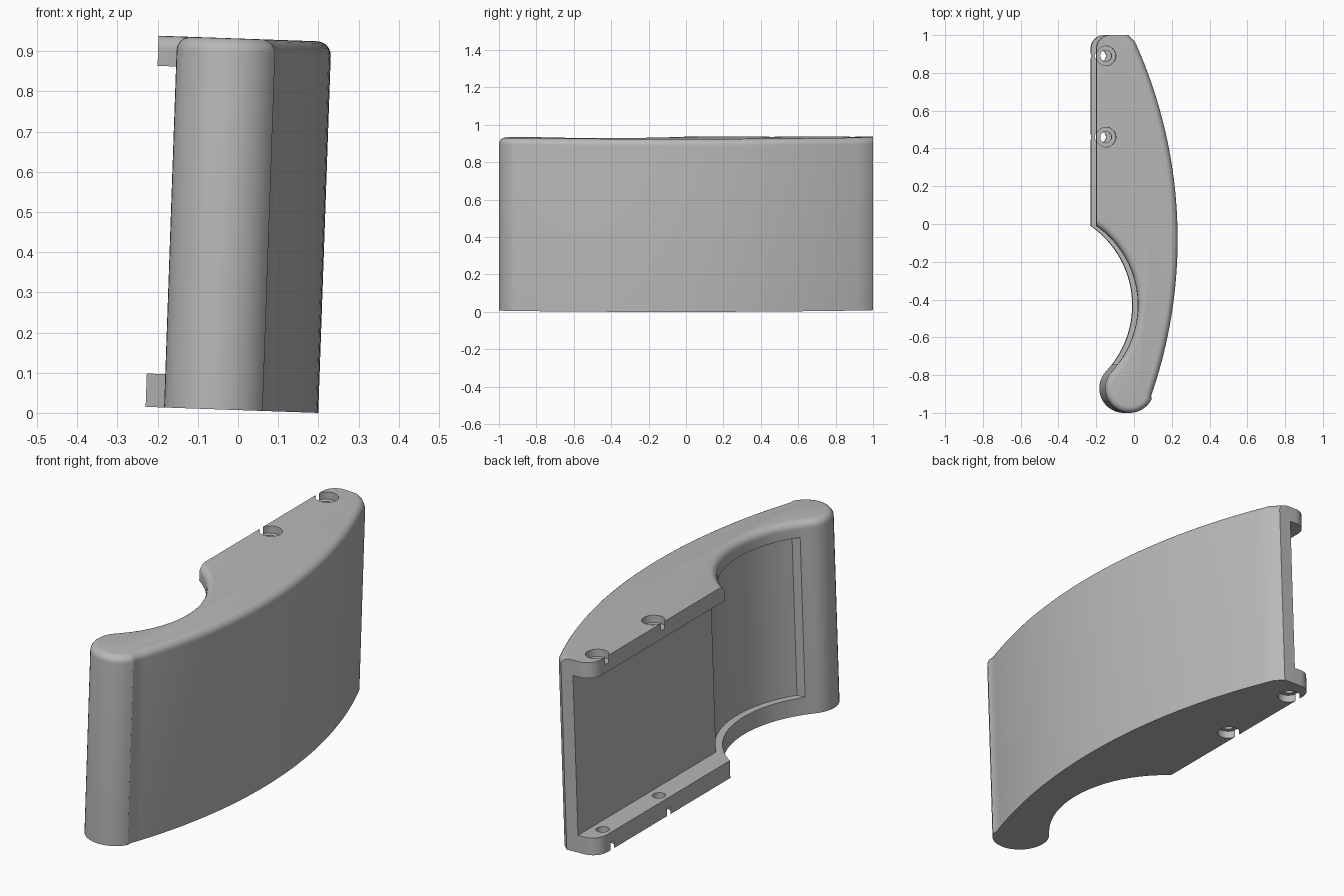
import bpy
import bmesh
from math import radians, degrees, atan2, cos, sin, sqrt, pi

if "Cube" in bpy.data.objects:
    bpy.data.objects.remove(bpy.data.objects["Cube"], do_unlink=True)

HEIGHT = 0.924
FLANGE_X = -0.23                  # straight mounting edge
FLOOR_X = -0.125                  # floor of the recess between the flanges
RECESS_END = -0.745
OUTER = (-2.33, -0.08, 2.53)      # circles as centre x, centre y, radius
TIP = (-0.054, -0.87, 0.13)
GRIP = (-0.52, -0.43, 0.51)
GRIP_RECESS = (-0.52, -0.43, 0.545)


def arc(circle, start, end, steps):
    """Points along a circle between two angles in radians."""
    cx, cy, r = circle
    angles = [start + (end - start) * i / steps for i in range(steps + 1)]
    return [(cx + r * cos(a), cy + r * sin(a)) for a in angles]


def angle_at_y(circle, y):
    s = (y - circle[1]) / circle[2]
    return atan2(s, sqrt(1 - s * s))


def angle_at_x(circle, x):
    c = (x - circle[0]) / circle[2]
    return atan2(sqrt(1 - c * c), c)


def prism(name, points, z0, z1):
    """Extruded closed profile."""
    bm = bmesh.new()
    face = bm.faces.new([bm.verts.new((x, y, z0)) for x, y in points])
    top = bmesh.ops.extrude_face_region(bm, geom=[face])["geom"]
    verts = [v for v in top if isinstance(v, bmesh.types.BMVert)]
    bmesh.ops.translate(bm, verts=verts, vec=(0, 0, z1 - z0))
    bmesh.ops.recalc_face_normals(bm, faces=bm.faces)
    mesh = bpy.data.meshes.new(name)
    bm.to_mesh(mesh)
    bm.free()
    obj = bpy.data.objects.new(name, mesh)
    bpy.context.collection.objects.link(obj)
    return obj


def cut(target, cutter):
    """Subtract the cutter and delete it."""
    cutter.hide_render = True
    mod = target.modifiers.new("cut", "BOOLEAN")
    mod.operation = "DIFFERENCE"
    mod.solver = "EXACT"
    mod.object = cutter
    bpy.context.view_layer.objects.active = target
    bpy.ops.object.modifier_apply(modifier=mod.name)
    bpy.data.objects.remove(cutter, do_unlink=True)


# Body outline: convex back, round tip, concave grip, straight mounting edge
tip_start = atan2(TIP[1] - OUTER[1], TIP[0] - OUTER[0])
tip_end = atan2(GRIP[1] - TIP[1], GRIP[0] - TIP[0]) - 2 * pi
grip_start = tip_end + pi
while grip_start < -pi:
    grip_start += 2 * pi
rounded = [(-0.062, 1.0)]
rounded += arc(OUTER, angle_at_y(OUTER, 0.965), tip_start, 40)
rounded += arc(TIP, tip_start, tip_end, 24)[1:]
rounded += arc(GRIP, grip_start, angle_at_x(GRIP, FLANGE_X), 32)[1:]
corner = arc((FLANGE_X + 0.07, 0.93, 0.07), pi, pi / 2, 8)
body = prism("grip_body", rounded + corner, 0, HEIGHT)

# Round the top rim everywhere except along the mounting edge and end
bm = bmesh.new()
bm.from_mesh(body.data)
keys = {(round(x, 4), round(y, 4)) for x, y in rounded}
rim = [e for e in bm.edges
       if all(v.co.z > HEIGHT - 0.001
              and (round(v.co.x, 4), round(v.co.y, 4)) in keys for v in e.verts)]
bmesh.ops.bevel(bm, geom=rim, offset=0.035, offset_type="OFFSET",
                segments=6, profile=0.5, affect="EDGES")
bm.to_mesh(body.data)
bm.free()

# Recess between the flanges, continuing shallowly into the grip
recess = [(-0.7, 1.2), (FLOOR_X, 1.2)]
recess += arc(GRIP_RECESS, angle_at_x(GRIP_RECESS, FLOOR_X),
              angle_at_y(GRIP_RECESS, RECESS_END), 32)
recess += [(-0.7, RECESS_END)]
cut(body, prism("recess_cutter", recess, 0.083, 0.849))

# Counterbored screw holes through both flanges
for y in (0.89, 0.46):
    for radius, z0, z1 in ((0.03, -0.1, HEIGHT + 0.1),
                           (0.052, HEIGHT - 0.035, HEIGHT + 0.1),
                           (0.052, -0.1, 0.035)):
        circle = arc((-0.18, y, radius), 0, 2 * pi, 32)[:-1]
        cut(body, prism("hole_cutter", circle, z0, z1))

# Slight sideways lean
body.rotation_euler = (0, radians(2), 0)
body.location.z = 0.007

# Single grey plastic
grey = bpy.data.materials.new("grey_plastic")
grey.use_nodes = True
colour = (0.48, 0.48, 0.48, 1)
grey.diffuse_color = colour
grey.node_tree.nodes["Principled BSDF"].inputs["Base Color"].default_value = colour
body.data.materials.clear()
body.data.materials.append(grey)

bpy.ops.object.select_all(action="DESELECT")
body.select_set(True)
bpy.context.view_layer.objects.active = body
bpy.ops.object.shade_smooth_by_angle(angle=radians(30))
